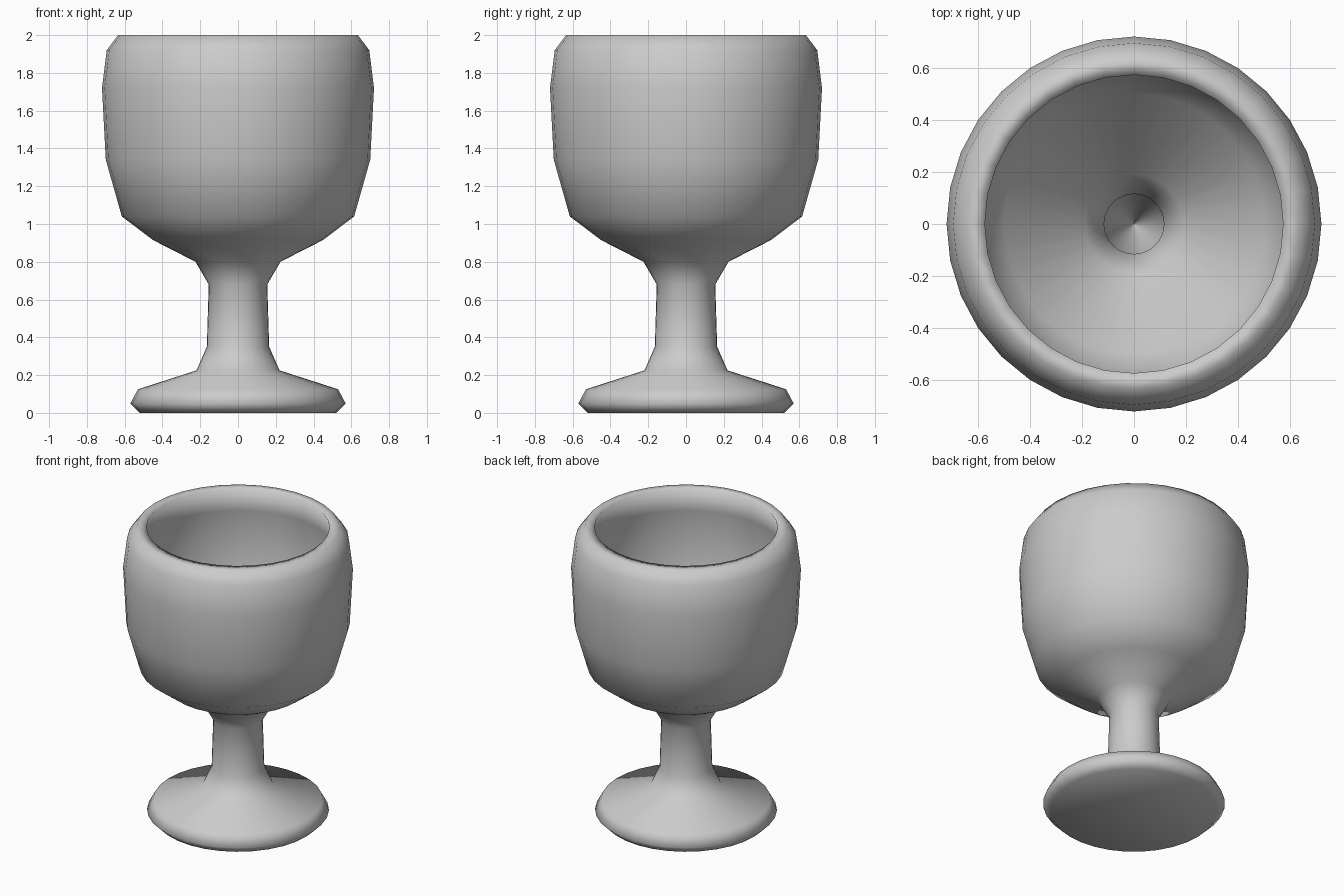
import bpy, bmesh, math

if "Cube" in bpy.data.objects:
    bpy.data.objects.remove(bpy.data.objects["Cube"])

SIDES = 32

# Goblet half-section (radius, z): foot, stem, bowl, rim, then back down the inside
PROFILE = [
    (0, 0), (0.52, 0), (0.57, 0.05), (0.53, 0.125), (0.22, 0.225),
    (0.165, 0.35), (0.155, 0.68), (0.225, 0.80), (0.45, 0.915),
    (0.615, 1.04), (0.70, 1.34), (0.72, 1.72), (0.695, 1.92), (0.635, 2.0),
    (0.573, 2.0),
    (0.615, 1.83), (0.625, 1.62), (0.60, 1.30), (0.50, 1.06),
    (0.19, 0.87), (0.115, 0.70), (0.12, 0.40), (0, 0.10),
]


def lathe(name, profile, mat):
    bm = bmesh.new()
    rings = []
    for r, z in profile:
        if r == 0:
            # separate pole vertices keep the tip of the well crisp
            rings.append([bm.verts.new((0, 0, z)) for i in range(SIDES)])
        else:
            rings.append([bm.verts.new((r * math.cos(2 * math.pi * i / SIDES),
                                        r * math.sin(2 * math.pi * i / SIDES), z))
                          for i in range(SIDES)])
    for a, b in zip(rings, rings[1:]):
        for i in range(SIDES):
            j = (i + 1) % SIDES
            if a is rings[0]:
                bm.faces.new((a[i], b[j], b[i]))
            elif b is rings[-1]:
                bm.faces.new((a[i], a[j], b[i]))
            else:
                bm.faces.new((a[i], a[j], b[j], b[i]))
    bmesh.ops.recalc_face_normals(bm, faces=bm.faces)
    for f in bm.faces:
        f.smooth = True
    mesh = bpy.data.meshes.new(name)
    bm.to_mesh(mesh)
    bm.free()
    mesh.materials.append(mat)
    ob = bpy.data.objects.new(name, mesh)
    bpy.context.collection.objects.link(ob)
    return ob


grey = bpy.data.materials.new("light grey")
grey.diffuse_color = (0.6, 0.6, 0.6, 1)
grey.use_nodes = True
grey.node_tree.nodes["Principled BSDF"].inputs["Base Color"].default_value = grey.diffuse_color
lathe("goblet", PROFILE, grey)
